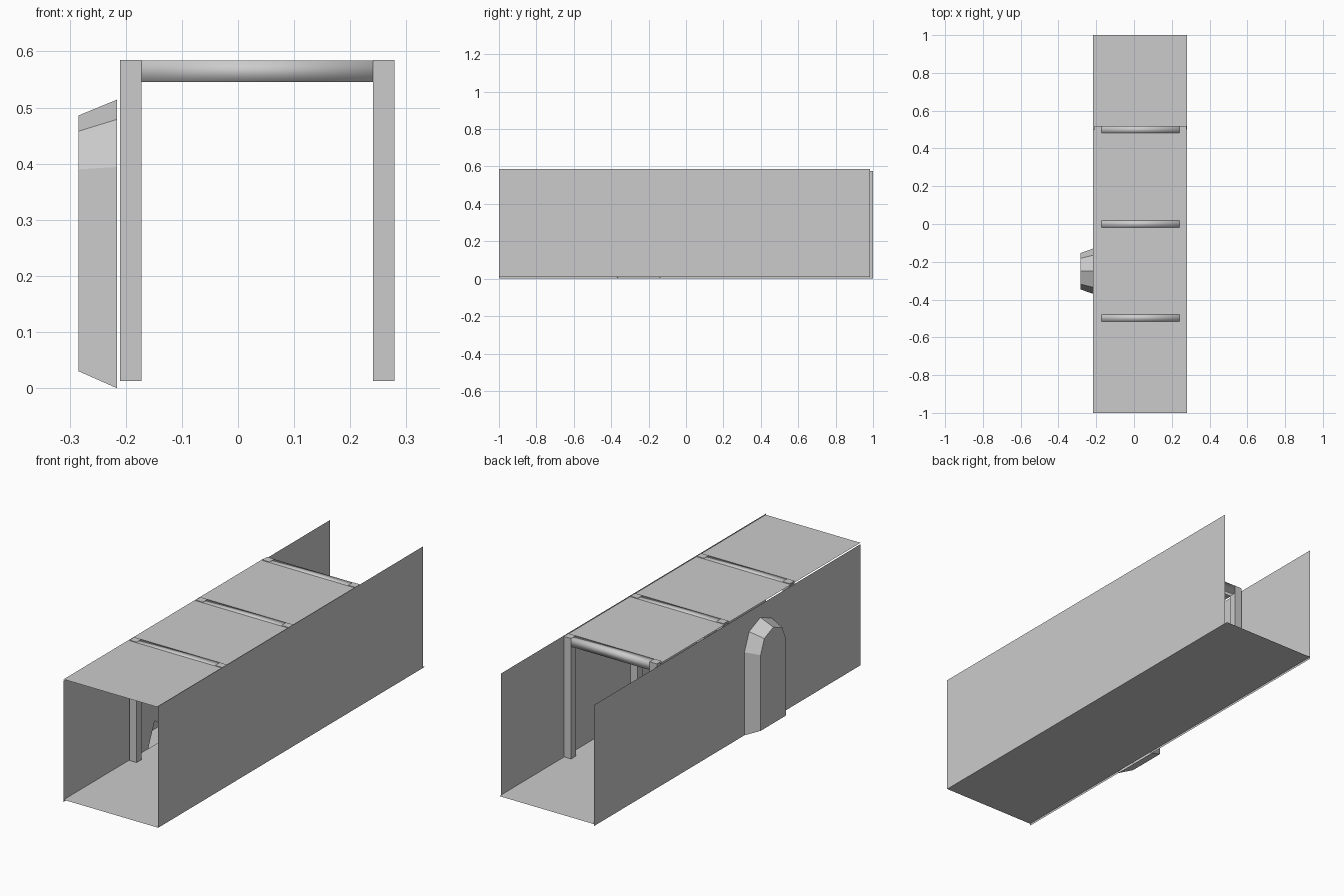
import bpy, bmesh, math

if "Cube" in bpy.data.objects:
    bpy.data.objects.remove(bpy.data.objects["Cube"])

grey = bpy.data.materials.new("plain_grey")
grey.diffuse_color = (0.6, 0.6, 0.6, 1)
grey.use_nodes = True
grey.node_tree.nodes["Principled BSDF"].inputs["Base Color"].default_value = grey.diffuse_color

X0, X1 = -0.216, 0.281       # inner width of the corridor
TOP = 0.585


def make(name, bm):
    me = bpy.data.meshes.new(name)
    bm.to_mesh(me)
    bm.free()
    me.materials.append(grey)
    ob = bpy.data.objects.new(name, me)
    bpy.context.collection.objects.link(ob)
    return ob


def polygon(name, points):
    bm = bmesh.new()
    bm.faces.new([bm.verts.new(p) for p in points])
    bmesh.ops.triangulate(bm, faces=bm.faces[:], ngon_method='EAR_CLIP')
    return make(name, bm)


def box(name, lo, hi):
    bm = bmesh.new()
    bmesh.ops.create_cube(bm, size=1)
    for v in bm.verts:
        v.co = [(a + b) / 2 + c * (b - a) for a, b, c in zip(lo, hi, v.co)]
    return make(name, bm)


def arch(x, half, base, spring):
    """Arch outline with a four-sided round top, standing in the yz plane."""
    pts = [(x, -0.25 - half, base)]
    for i in range(5):
        a = math.pi * (1 - i / 4)
        pts.append((x, -0.25 + half * math.cos(a), spring + half * math.sin(a)))
    return pts + [(x, -0.25 + half, base)]


# Floor, roof and right wall are single sheets
polygon("floor", [(X0, -1, 0.01), (X1, -1, 0.01), (X1, 1, 0.01), (X0, 1, 0.01)])
polygon("roof", [(X0, -1, 0.582), (X1, -1, 0.582), (X1, 0.5, 0.582), (X0, 0.5, 0.582)])
polygon("right_wall", [(X1, -1, 0.01), (X1, -1, 0.587), (X1, 0.985, 0.587), (X1, 0.985, 0.01)])

# Left wall with an arched opening cut up from its bottom edge
opening = arch(X0, 0.12, 0.0, 0.394)
polygon("left_wall", [(X0, -1, 0.0)] + opening +
        [(X0, 1, 0.0), (X0, 1, 0.575), (X0, -1, 0.575)])

# Tapered alcove behind the opening, closed at its back
bm = bmesh.new()
outer = [bm.verts.new(p) for p in opening]
inner = [bm.verts.new(p) for p in arch(-0.284, 0.096, 0.03, 0.39)]
n = len(outer)
for i in range(n):
    j = (i + 1) % n
    bm.faces.new((outer[i], inner[i], inner[j], outer[j]))
bm.faces.new(inner)
bmesh.ops.recalc_face_normals(bm, faces=bm.faces[:])
make("alcove", bm)

# Three support frames: two posts and a cross beam each
for k, y in enumerate((-0.497, 0.0, 0.5), 1):
    for side, x in (("left", -0.191), ("right", 0.260)):
        box(f"{side}_post_{k}", (x - 0.019, y - 0.018, 0.013), (x + 0.019, y + 0.018, TOP))
    beam = box(f"cross_beam_{k}", (-0.172, y - 0.018, 0.546), (0.241, y + 0.018, TOP - 0.001))
    for p in beam.data.polygons:
        p.use_smooth = True
